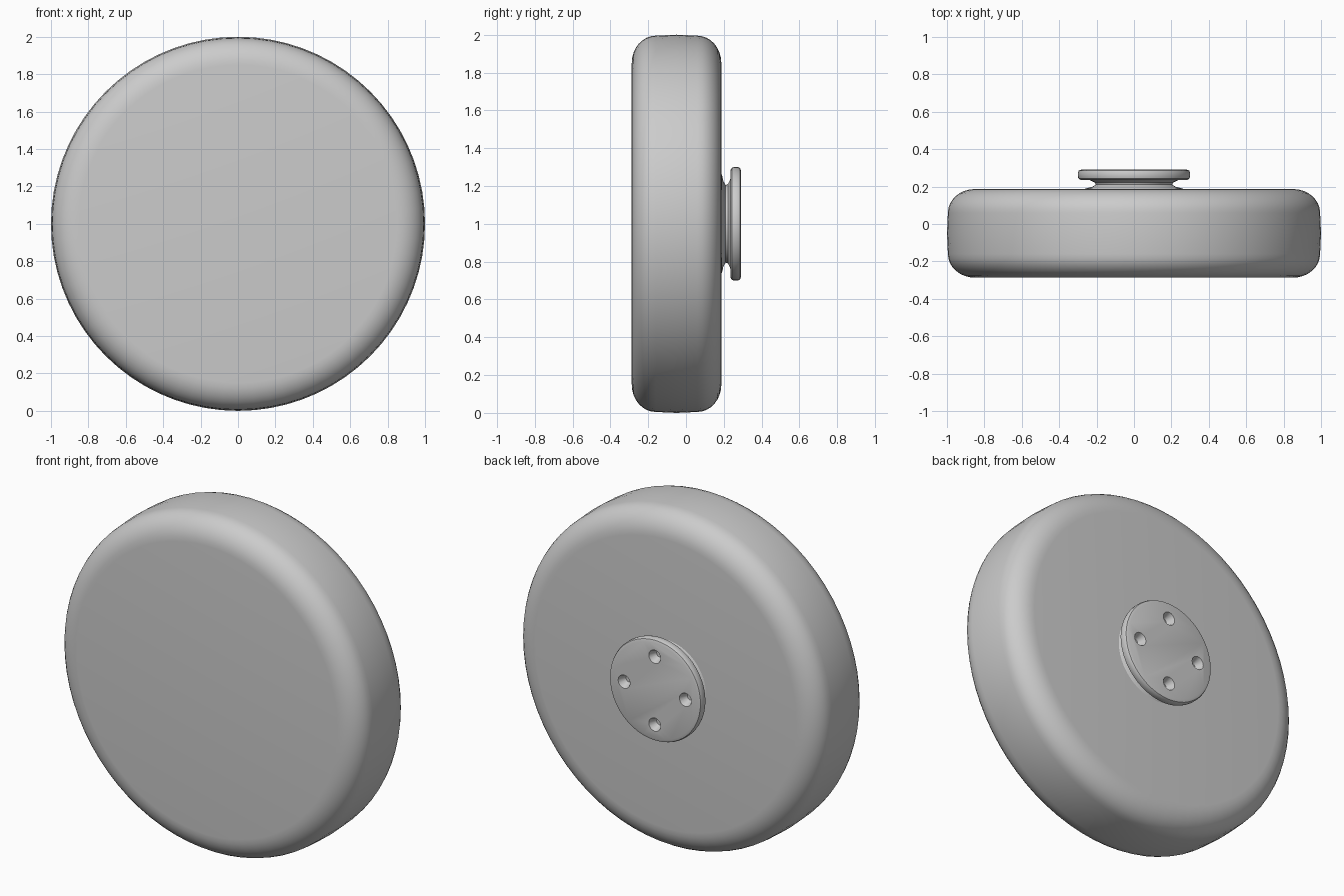
import bpy, bmesh
from math import cos, sin, pi, radians

if "Cube" in bpy.data.objects:
    bpy.data.objects.remove(bpy.data.objects["Cube"])

CENTRE_Z = 1.0


def lathe(name, profile, steps):
    """Turn (radius, y) points around the wheel axle; both ends get capped."""
    bm = bmesh.new()
    rings = []
    for r, y in profile:
        rings.append([bm.verts.new((r * cos(2 * pi * i / steps), y,
                                    CENTRE_Z + r * sin(2 * pi * i / steps)))
                      for i in range(steps)])
    for a, b in zip(rings, rings[1:]):
        for i in range(steps):
            j = (i + 1) % steps
            bm.faces.new((a[i], a[j], b[j], b[i]))
    bm.faces.new(rings[0])
    bm.faces.new(rings[-1])
    bmesh.ops.recalc_face_normals(bm, faces=bm.faces)
    mesh = bpy.data.meshes.new(name)
    bm.to_mesh(mesh)
    bm.free()
    obj = bpy.data.objects.new(name, mesh)
    bpy.context.collection.objects.link(obj)
    return obj


def smooth(obj):
    bpy.ops.object.select_all(action='DESELECT')
    obj.select_set(True)
    bpy.context.view_layer.objects.active = obj
    bpy.ops.object.shade_smooth_by_angle(angle=radians(35))


def shoulder(y_face, y_side, r_face, steps=8):
    """Rounded corner from the flat face to the tread."""
    return [(r_face + (0.995 - r_face) * sin(t), y_side + (y_face - y_side) * cos(t))
            for t in (pi / 2 * k / steps for k in range(steps + 1))]


# Solid tyre with round shoulders and a slightly crowned tread
front = shoulder(-0.287, -0.16, 0.85)
back = shoulder(0.187, 0.06, 0.85)
tyre = lathe("tyre", front + [(1.0, -0.05)] + back[::-1], 72)
smooth(tyre)

# Hub: waisted neck carrying a flat mounting flange
hub = lathe("hub_flange", [
    (0.27, 0.18), (0.26, 0.19), (0.225, 0.198), (0.205, 0.21), (0.21, 0.222),
    (0.235, 0.234), (0.285, 0.236), (0.297, 0.243), (0.30, 0.255),
    (0.30, 0.275), (0.295, 0.286), (0.28, 0.291)], 48)

# Four tapered bolt holes, cut into the flange
for k in range(4):
    a = k * pi / 2
    bpy.ops.mesh.primitive_cone_add(
        vertices=16, radius1=0.02, radius2=0.045, depth=0.06,
        location=(0.2 * cos(a), 0.275, CENTRE_Z + 0.2 * sin(a)),
        rotation=(-pi / 2, 0, 0))
    cutter = bpy.context.object
    cutter.name = "bolt_hole_cutter"
    cutter.hide_render = True
    mod = hub.modifiers.new("bolt_hole", 'BOOLEAN')
    mod.operation = 'DIFFERENCE'
    mod.solver = 'EXACT'
    mod.object = cutter
    bpy.context.view_layer.objects.active = hub
    bpy.ops.object.modifier_apply(modifier=mod.name)
    bpy.data.objects.remove(cutter)
smooth(hub)
